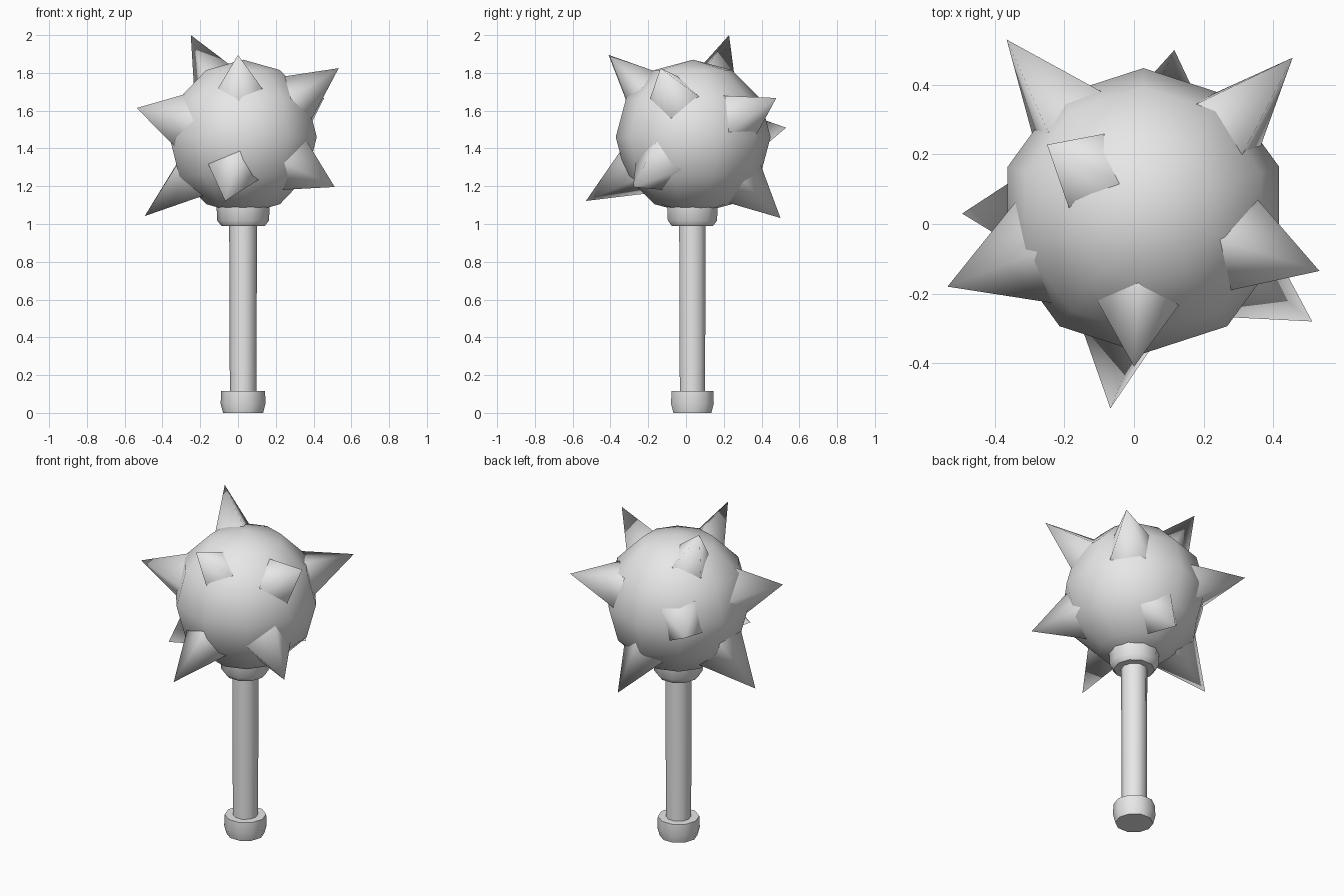
import bpy, bmesh, math
from mathutils import Vector

if "Cube" in bpy.data.objects:
    bpy.data.objects.remove(bpy.data.objects["Cube"])

SIDES = 10
CENTRE = Vector((0.027, 0.038, 1.46))
RADIUS = 0.41

steel = bpy.data.materials.new("steel grey")
steel.use_nodes = True
steel.diffuse_color = (0.8, 0.8, 0.8, 1)
steel.node_tree.nodes["Principled BSDF"].inputs["Base Color"].default_value = (0.8, 0.8, 0.8, 1)


def add_object(name, bm, location, smooth_angle):
    """Turn a bmesh into a shaded object with the steel material."""
    bmesh.ops.recalc_face_normals(bm, faces=bm.faces)
    mesh = bpy.data.meshes.new(name)
    bm.to_mesh(mesh)
    bm.free()
    mesh.materials.append(steel)
    obj = bpy.data.objects.new(name, mesh)
    obj.location = location
    bpy.context.collection.objects.link(obj)
    bpy.ops.object.select_all(action="DESELECT")
    obj.select_set(True)
    bpy.context.view_layer.objects.active = obj
    bpy.ops.object.shade_smooth_by_angle(angle=math.radians(smooth_angle))
    return obj


def lathe(name, profile):
    """Closed turned part from (radius, height) points, bottom to top."""
    bm = bmesh.new()
    rings = []
    for r, z in profile:
        angles = [math.tau * i / SIDES for i in range(SIDES)]
        rings.append([bm.verts.new((r * math.cos(a), r * math.sin(a), z)) for a in angles])
    for low, high in zip(rings, rings[1:]):
        for i in range(SIDES):
            j = (i + 1) % SIDES
            bm.faces.new((low[i], low[j], high[j], high[i]))
    bm.faces.new(rings[0][::-1])
    bm.faces.new(rings[-1])
    return add_object(name, bm, (CENTRE.x, CENTRE.y - 0.004, 0), 45)


def spike(name, tip, roll, slope, depth=0.32):
    """Four-sided spike aimed out of the ball, with its open base buried inside."""
    tip = Vector(tip)
    axis = (tip - CENTRE).normalized()
    side = Vector((0, 0, 1)).cross(axis).normalized()
    up = axis.cross(side)
    bm = bmesh.new()
    apex = bm.verts.new(tip)
    corners = []
    for k in range(4):
        a = math.radians(roll + 90 * k)
        out = side * math.cos(a) + up * math.sin(a)
        corners.append(bm.verts.new(tip - axis * depth + out * slope * depth))
    for k in range(4):
        bm.faces.new((corners[k], corners[(k + 1) % 4], apex))
    return add_object(name, bm, (0, 0, 0), 180)


# Shaft with pommel and collar
lathe("handle", [(0.070, 0.05), (0.074, 1.08)])
lathe("pommel", [(0.106, 0), (0.119, 0.05), (0.116, 0.117)])
lathe("collar", [(0.115, 0.99), (0.137, 1.018), (0.141, 1.10)])

# Faceted ball
ball = bmesh.new()
bmesh.ops.create_uvsphere(ball, u_segments=SIDES, v_segments=6, radius=RADIUS)
add_object("ball", ball, CENTRE, 180)

# Spikes: tip, roll in degrees, half-diagonal slope
SPIKES = {
    "spike_back_right": ((-0.366, 0.53, 1.51), 58, 0.50),
    "spike_back_left": ((0.456, 0.478, 1.667), 40, 0.50),
    "spike_back_low": ((0.116, 0.50, 1.032), -12, 0.50),
    "spike_right_low": ((-0.494, 0.03, 1.042), 45, 0.50),
    "spike_right": ((-0.536, -0.18, 1.614), 0, 0.56),
    "spike_left_high": ((0.533, -0.135, 1.825), 3, 0.49),
    "spike_left_low": ((0.512, -0.28, 1.196), -9, 0.52),
    "spike_front_high": ((0, -0.41, 1.895), 0, 0.46),
    "spike_front_low": ((-0.068, -0.53, 1.122), -20, 0.46),
    "spike_top": ((-0.25, 0.228, 2.0), 12, 0.46),
}
for name, (tip, roll, slope) in SPIKES.items():
    spike(name, tip, roll, slope)
